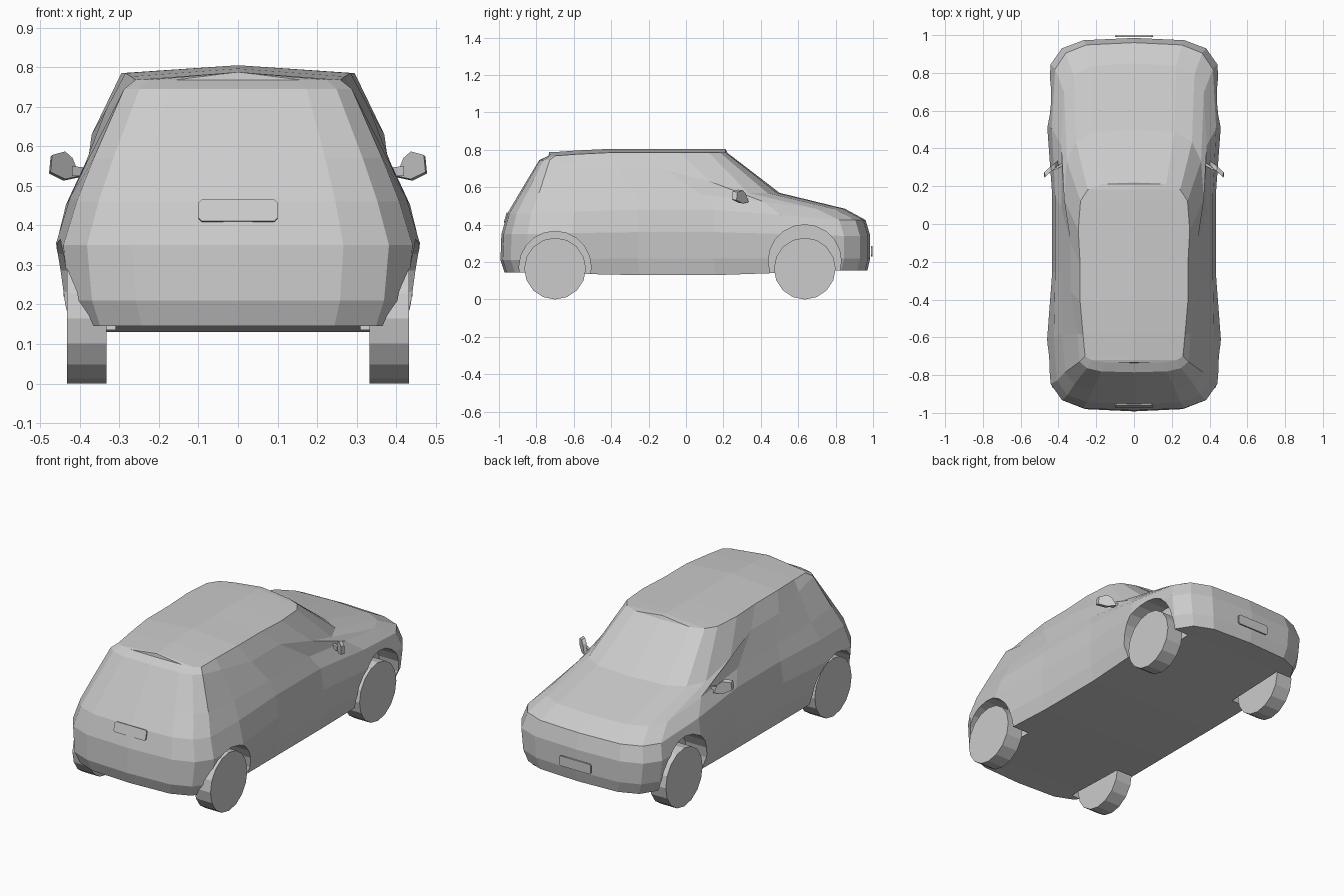
import bpy, bmesh, math
from mathutils import Vector, Matrix

cube = bpy.data.objects.get("Cube")
if cube:
    bpy.data.objects.remove(cube, do_unlink=True)

# One plain grey paint for everything
paint = bpy.data.materials.new("plain_grey")
paint.use_nodes = True
GREY = (0.6, 0.6, 0.6, 1)
paint.diffuse_color = GREY
paint.node_tree.nodes["Principled BSDF"].inputs["Base Color"].default_value = GREY


def make_object(name, bm, material=paint):
    """Turn a bmesh into a flat shaded scene object."""
    bmesh.ops.recalc_face_normals(bm, faces=bm.faces)
    mesh = bpy.data.meshes.new(name)
    bm.to_mesh(mesh)
    bm.free()
    mesh.materials.append(material)
    obj = bpy.data.objects.new(name, mesh)
    bpy.context.collection.objects.link(obj)
    return obj


def drum(name, x, y, z, radius, width, sides):
    """Cylinder lying along the x axis."""
    bm = bmesh.new()
    place = Matrix.Translation((x, y, z)) @ Matrix.Rotation(math.pi / 2, 4, 'Y')
    bmesh.ops.create_cone(bm, cap_ends=True, segments=sides, radius1=radius,
                          radius2=radius, depth=width, matrix=place)
    return make_object(name, bm)


def prism(name, outline, direction, place=Matrix()):
    """Extrude a flat outline along a direction."""
    bm = bmesh.new()
    face = bm.faces.new([bm.verts.new(place @ Vector(p)) for p in outline])
    made = bmesh.ops.extrude_face_region(bm, geom=[face])["geom"]
    moved = [v for v in made if isinstance(v, bmesh.types.BMVert)]
    bmesh.ops.translate(bm, verts=moved, vec=place.to_3x3() @ Vector(direction))
    return make_object(name, bm)


# Rounded end of the plan outline: share of half width, setback from the end
CORNER = [(0, 0), (0.58, 0.012), (0.83, 0.055), (0.96, 0.14)]
ALONG = [0.19, 0.41, 0.65, 0.86]


def body_line(nose, tail, widths, heights, rounding):
    """Half outline of the body from nose centre to tail centre."""
    w_nose, w_mid, w_tail = widths
    z_nose, z_mid, z_tail = heights
    front = [Vector((f * w_nose, nose - d * rounding[0], z_nose)) for f, d in CORNER]
    back = [Vector((f * w_tail, tail + d * rounding[1], z_tail)) for f, d in CORNER]
    side_x = [w_nose, w_mid, w_mid, w_tail]
    side_z = [(z_nose + z_mid) / 2, z_mid, z_mid, (z_mid + z_tail) / 2]
    y0, y1 = front[-1].y, back[-1].y
    side = [Vector((x, y0 + (y1 - y0) * t, z)) for x, t, z in zip(side_x, ALONG, side_z)]
    return front + side + back[::-1]


# Body lines, from the sill up to the roof rail
lines = [
    body_line(0.97, -0.97, (0.42, 0.41, 0.42), (0.155, 0.13, 0.145), (1, 1)),
    body_line(0.985, -0.992, (0.445, 0.425, 0.445), (0.22, 0.22, 0.21), (1, 1)),
    body_line(0.985, -0.987, (0.46, 0.433, 0.46), (0.34, 0.36, 0.35), (1, 1)),
    body_line(0.96, -0.955, (0.435, 0.417, 0.425), (0.425, 0.48, 0.46), (1, 0.9)),
    body_line(0.85, -0.89, (0.385, 0.385, 0.38), (0.485, 0.56, 0.57), (1.1, 0.75)),
    body_line(0.5, -0.785, (0.37, 0.335, 0.3), (0.57, 0.69, 0.745), (1.2, 0.4)),
    body_line(0.22, -0.735, (0.295, 0.285, 0.27), (0.785, 0.785, 0.768), (0.7, 0.25)),
]


def centre_line(line, lift):
    """Project a body line onto the middle plane, crowned by lift."""
    return [Vector((0, p.y, p.z + (lift if p.x else 0))) for p in line]


lines = [centre_line(lines[0], 0)] + lines + [centre_line(lines[-1], 0.02)]

# Body shell: skin the lines, then mirror across the middle
bm = bmesh.new()
rows = [[bm.verts.new(p) for p in line] for line in lines]
for low, high in zip(rows, rows[1:]):
    for i in range(len(low) - 1):
        bm.faces.new((low[i], low[i + 1], high[i + 1], high[i]))
bmesh.ops.mirror(bm, geom=bm.verts[:] + bm.edges[:] + bm.faces[:],
                 merge_dist=0.0001, axis='X')
bmesh.ops.remove_doubles(bm, verts=bm.verts, dist=0.0005)
bmesh.ops.dissolve_degenerate(bm, edges=bm.edges, dist=0.0005)
body = make_object("body_shell", bm)

# Wheels and the arches cut for them
AXLES = {"front": (0.635, 0.205, 0.195), "rear": (-0.7, 0.172, 0.193)}
for end, (y, arch_z, arch_r) in AXLES.items():
    for side, s in (("left", 1), ("right", -1)):
        drum(f"{end}_{side}_wheel", s * 0.383, y, 0.165, 0.165, 0.1, 16)
        cutter = drum(f"{end}_{side}_arch_cutter", s * 0.44, y, arch_z, arch_r, 0.26, 20)
        cutter.hide_render = True
        cutter.hide_set(True)
        cutter.display_type = 'WIRE'
        cut = body.modifiers.new(f"{end}_{side}_arch", 'BOOLEAN')
        cut.operation = 'DIFFERENCE'
        cut.solver = 'EXACT'
        cut.object = cutter

# Door mirrors: a swept paddle on a short stalk
PADDLE = [(0.4, 0.31, 0.525), (0.418, 0.295, 0.57), (0.437, 0.28, 0.587),
          (0.47, 0.25, 0.578), (0.474, 0.245, 0.535), (0.437, 0.28, 0.517)]
STALK = [(0.375, 0.31, 0.525), (0.42, 0.285, 0.525), (0.42, 0.285, 0.55), (0.375, 0.31, 0.545)]
for side, s in (("left", 1), ("right", -1)):
    flip = Matrix.Diagonal((s, 1, 1, 1))
    prism(f"{side}_mirror", PADDLE, (0.004, 0.025, -0.004), flip)
    prism(f"{side}_mirror_stalk", STALK, (0, 0.015, 0), flip)


def plate(name, y, z, lean):
    """Thin panel with clipped corners facing along y."""
    w, h, c = 0.1, 0.028, 0.008
    quarter = [(w, h - c), (w - c, h)]
    half = quarter + [(-x, v) for x, v in quarter[::-1]]
    outline = [(x, 0, v) for x, v in half + [(-x, -v) for x, v in half]]
    place = Matrix.Translation((0, y, z)) @ Matrix.Rotation(lean, 4, 'X')
    return prism(name, outline, (0, 0.008, 0), place)


# Number plate panels
plate("front_plate", 0.989, 0.257, 0)
plate("rear_plate", -0.967, 0.438, -0.28)
